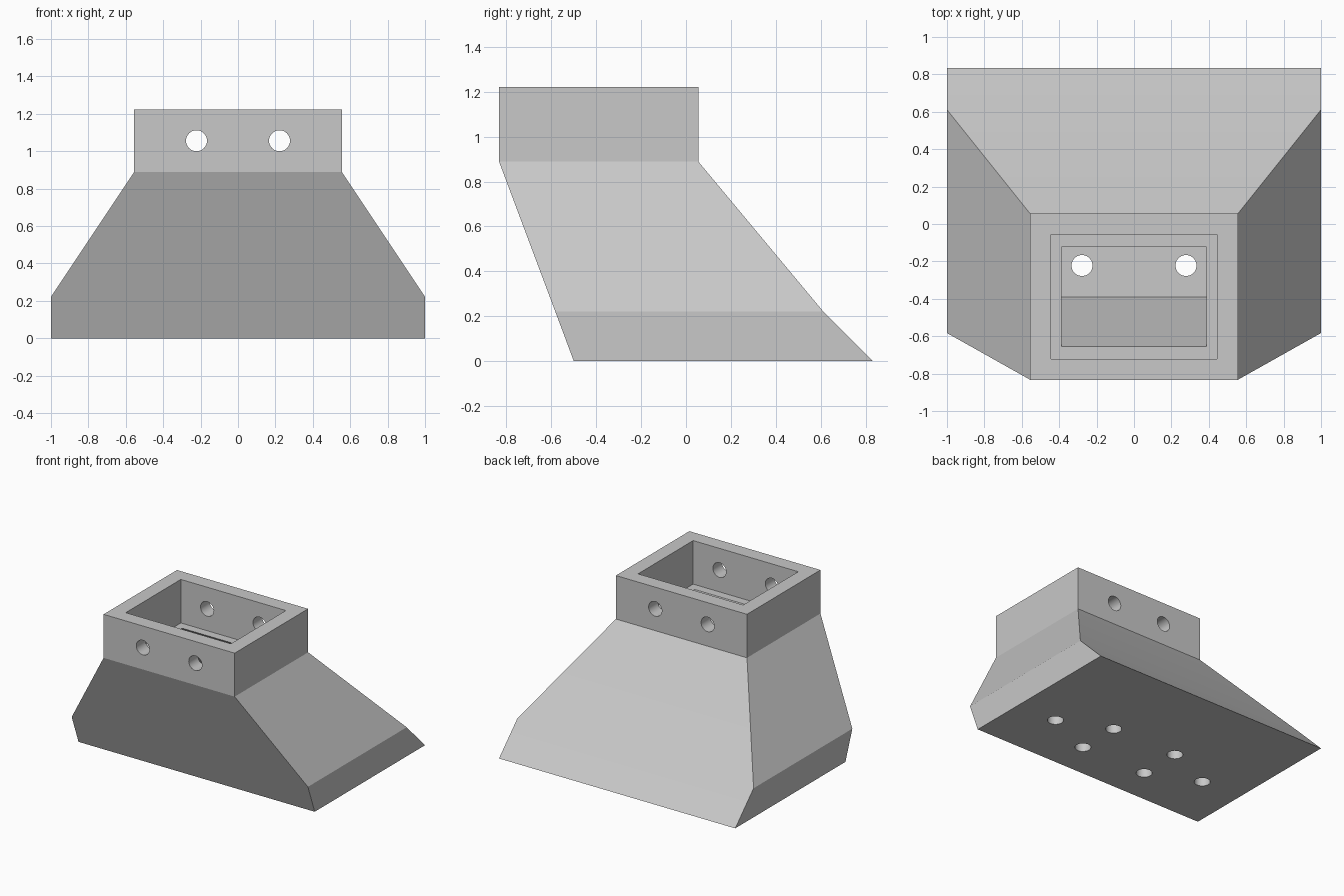
import bpy
import bmesh
from math import pi
from mathutils import Matrix

if "Cube" in bpy.data.objects:
    bpy.data.objects.remove(bpy.data.objects["Cube"], do_unlink=True)

grey = bpy.data.materials.new("light_grey")
grey.use_nodes = True
colour = (0.58, 0.58, 0.58, 1)
grey.diffuse_color = colour
grey.node_tree.nodes["Principled BSDF"].inputs["Base Color"].default_value = colour


def add_object(name, bm):
    bmesh.ops.recalc_face_normals(bm, faces=bm.faces)
    mesh = bpy.data.meshes.new(name)
    bm.to_mesh(mesh)
    bm.free()
    mesh.materials.append(grey)
    obj = bpy.data.objects.new(name, mesh)
    bpy.context.collection.objects.link(obj)
    return obj


def loft(name, sections):
    """Stack rectangles given as (z, half width, front y, back y)."""
    bm = bmesh.new()
    rings = [[bm.verts.new(p) for p in
              ((-w, f, z), (w, f, z), (w, b, z), (-w, b, z))]
             for z, w, f, b in sections]
    bm.faces.new(rings[0])
    bm.faces.new(rings[-1])
    for low, high in zip(rings, rings[1:]):
        for i in range(4):
            j = (i + 1) % 4
            bm.faces.new((low[i], low[j], high[j], high[i]))
    return add_object(name, bm)


def drill(name, centre, length, along_y=False):
    bm = bmesh.new()
    turn = Matrix.Rotation(pi / 2 if along_y else 0, 4, 'X')
    bmesh.ops.create_cone(bm, cap_ends=True, segments=32, radius1=0.056,
                          radius2=0.056, depth=length,
                          matrix=Matrix.Translation(centre) @ turn)
    return add_object(name, bm)


# Flared body with a rectangular collar
body = loft("flared_socket", [(0, 1, -0.5, 0.833), (0.222, 1, -0.583, 0.611),
                              (0.889, 0.555, -0.833, 0.055),
                              (1.222, 0.555, -0.833, 0.055)])

# Collar pocket, then the hollow under its ledge
cutters = [
    loft("collar_pocket", [(0.889, 0.445, -0.722, -0.056),
                           (1.4, 0.445, -0.722, -0.056)]),
    loft("inner_hollow", [(0.167, 0.833, -0.389, 0.46),
                          (0.25, 0.81, -0.42, 0.40),
                          (0.889, 0.388, -0.656, -0.122),
                          (0.95, 0.388, -0.656, -0.122)]),
]

# Mirrored screw holes through the collar and the floor
for side in (-1, 1):
    cutters.append(drill("collar_hole", (side * 0.222, -0.39, 1.056), 1.2, True))
    for x, y in ((0.278, 0.111), (0.278, -0.222), (0.667, -0.056)):
        cutters.append(drill("floor_hole", (side * x, y, 0.08), 0.24))

# Cut everything out and drop the cutters
for cutter in cutters:
    cutter.hide_render = True
    mod = body.modifiers.new(cutter.name, 'BOOLEAN')
    mod.operation = 'DIFFERENCE'
    mod.solver = 'EXACT'
    mod.object = cutter
bpy.context.view_layer.update()
evaluated = body.evaluated_get(bpy.context.evaluated_depsgraph_get())
result = bpy.data.meshes.new_from_object(evaluated)
body.modifiers.clear()
body.data = result
for cutter in cutters:
    bpy.data.objects.remove(cutter, do_unlink=True)

# Smooth bores, crisp edges
bpy.ops.object.select_all(action='DESELECT')
body.select_set(True)
bpy.context.view_layer.objects.active = body
bpy.ops.object.shade_smooth_by_angle(angle=0.35)
